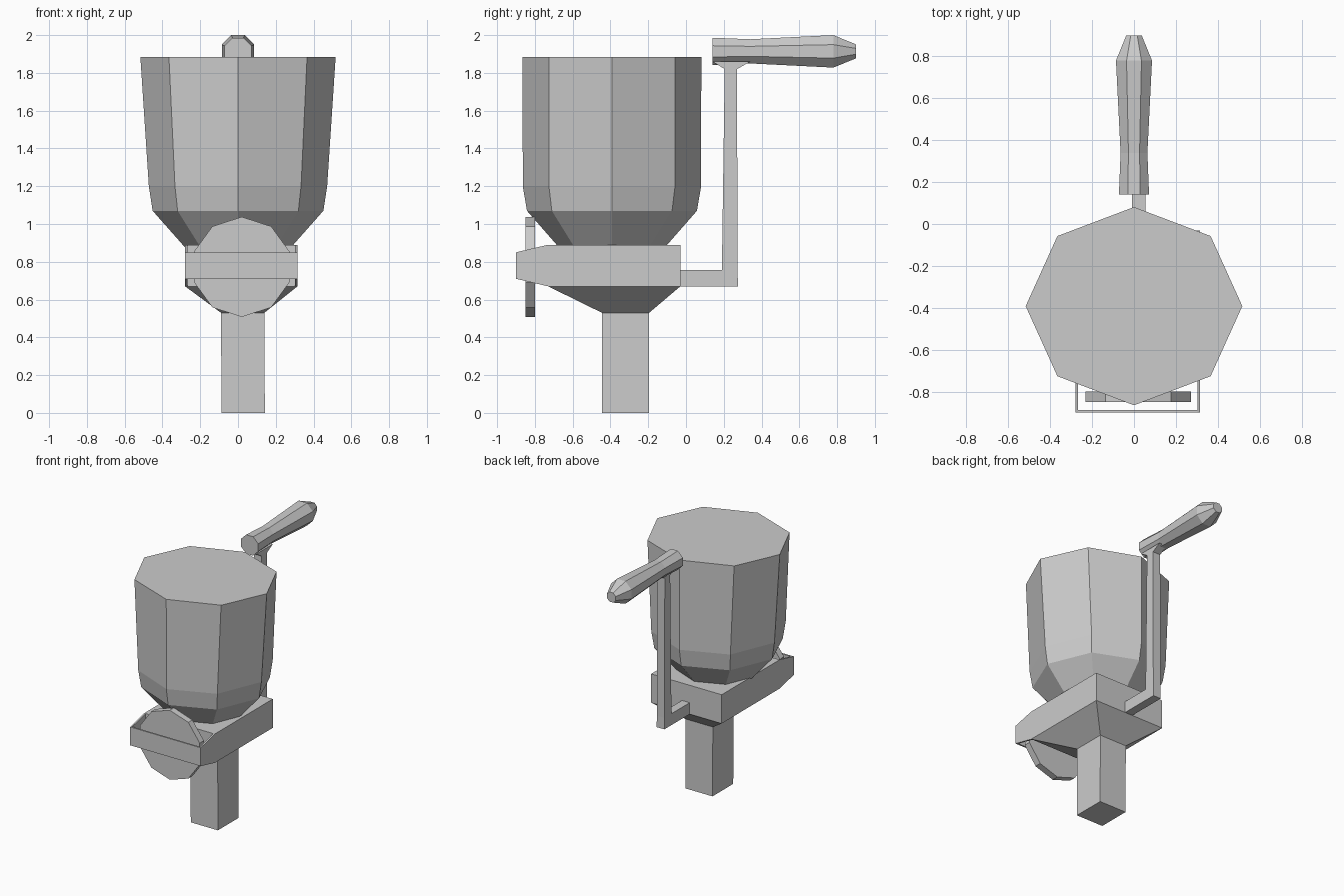
import bpy, bmesh, math

if "Cube" in bpy.data.objects:
    bpy.data.objects.remove(bpy.data.objects["Cube"])

grey = bpy.data.materials.new("plain grey")
grey.use_nodes = True
grey.diffuse_color = (0.6, 0.6, 0.6, 1)
grey.node_tree.nodes["Principled BSDF"].inputs["Base Color"].default_value = (0.6, 0.6, 0.6, 1)


def loft(name, rings):
    """Skin a list of equal-length point rings and cap both ends."""
    bm = bmesh.new()
    loops = [[bm.verts.new(p) for p in ring] for ring in rings]
    n = len(loops[0])
    for a, b in zip(loops, loops[1:]):
        for i in range(n):
            j = (i + 1) % n
            bm.faces.new((a[i], a[j], b[j], b[i]))
    bm.faces.new(loops[0][::-1])
    bm.faces.new(loops[-1])
    bmesh.ops.recalc_face_normals(bm, faces=bm.faces)
    mesh = bpy.data.meshes.new(name)
    bm.to_mesh(mesh)
    bm.free()
    mesh.materials.append(grey)
    obj = bpy.data.objects.new(name, mesh)
    bpy.context.collection.objects.link(obj)
    return obj


def rect(x0, x1, y0, y1, z):
    return [(x0, y0, z), (x1, y0, z), (x1, y1, z), (x0, y1, z)]


def ring(n, ru, rv, turn=0):
    angles = [2 * math.pi * i / n + turn for i in range(n)]
    return [(ru * math.cos(a), rv * math.sin(a)) for a in angles]


LEFT, RIGHT = 0.315, -0.28      # tray sides
BACK, STEP, FRONT = -0.03, -0.73, -0.9
WALL = 0.012

# Eight-sided hopper
hopper = [(0.87, 0.275, 0.275), (1.07, 0.452, 0.45), (1.2, 0.472, 0.472), (1.885, 0.517, 0.473)]
loft("hopper", [[(u, v - 0.392, z) for u, v in ring(8, rx, ry)] for z, rx, ry in hopper])

# Solid housing under the hopper
loft("housing", [rect(RIGHT, LEFT, STEP, BACK, z) for z in (0.67, 0.89)])

# Open guard frame in front of the housing
side = [(STEP, 0.67), (STEP, 0.89), (FRONT, 0.85), (FRONT, 0.71)]
for name, x in (("guard_left", LEFT - WALL), ("guard_right", RIGHT)):
    loft(name, [[(px, y, z) for y, z in side] for px in (x, x + WALL)])
loft("guard_front", [rect(RIGHT, LEFT, FRONT, FRONT + WALL, z) for z in (0.71, 0.85)])

# Funnel and post
loft("funnel", [rect(-0.09, 0.14, -0.445, -0.195, 0.53), rect(RIGHT, LEFT, STEP, BACK, 0.67)])
loft("post", [rect(-0.087, 0.142, -0.445, -0.195, 0), rect(-0.09, 0.14, -0.445, -0.195, 0.54)])

# Ten-sided grinding wheel
loft("wheel", [[(u + 0.02, y, v + 0.773) for u, v in ring(10, 0.265, 0.265, math.pi / 2)]
               for y in (-0.85, -0.8)])

# Crank: horizontal axle, upright arm flaring into the grip
AX0, AX1 = -0.01, 0.055
loft("crank_axle", [rect(AX0, AX1, -0.04, 0.21, z) for z in (0.67, 0.757)])
arm = [(0.67, 0.19, 0.275), (0.757, 0.19, 0.273), (1.82, 0.205, 0.27), (1.86, 0.14, 0.34)]
loft("crank_arm", [rect(AX0, AX1, y0, y1, z) for z, y0, y1 in arm])

# Eight-sided grip with flat top
grip = [(0.14, 0.072), (0.34, 0.064), (0.78, 0.086), (0.9, 0.037)]
loft("grip", [[(u, y, v + 0.914) for u, v in
               [(p, q + 1) for p, q in ring(8, r / math.cos(math.pi / 8), r / math.cos(math.pi / 8), math.pi / 8)]]
              for y, r in grip])
